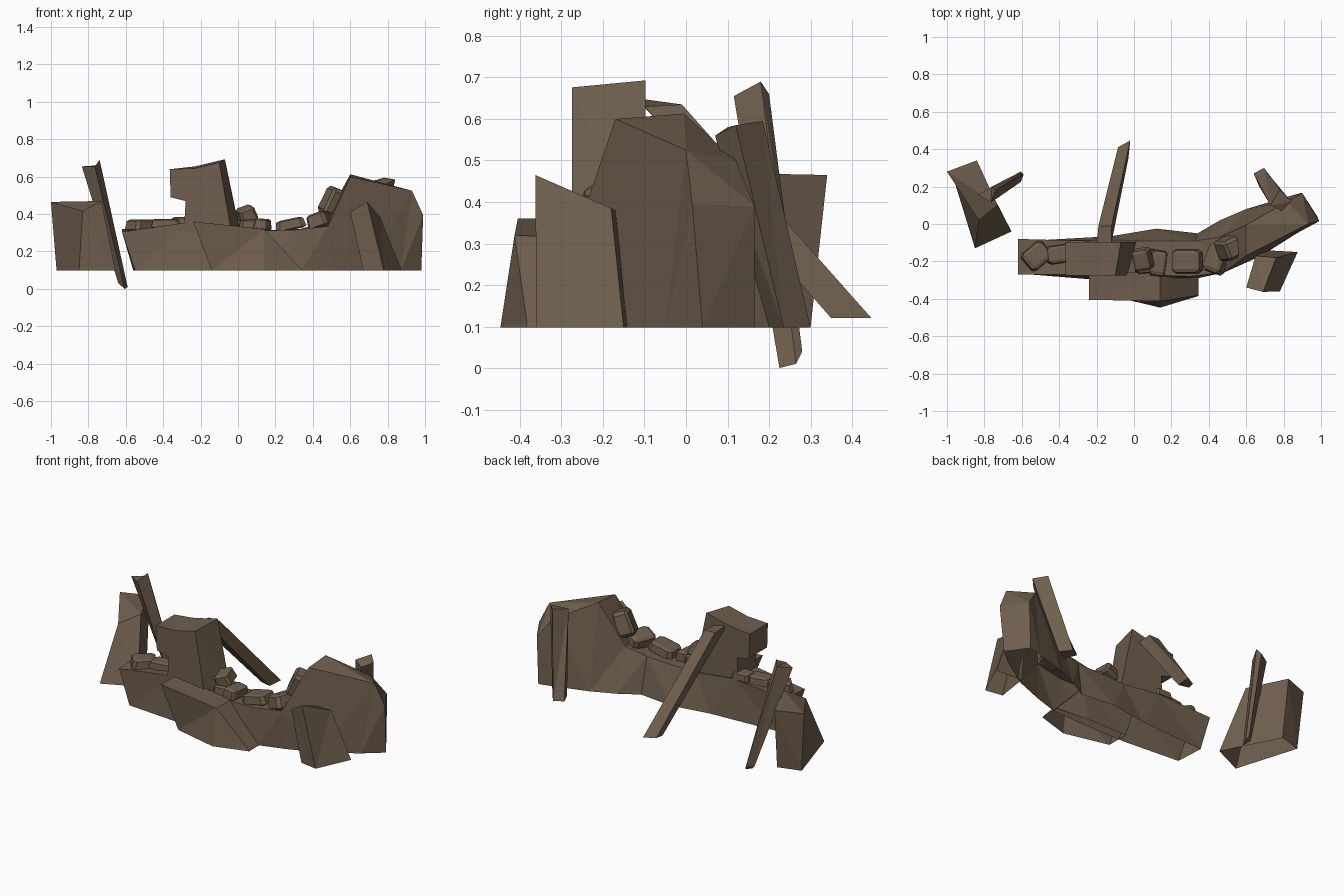
import bpy, bmesh, math
from mathutils import Matrix, Vector, Euler

stone = bpy.data.materials.new("weathered brown")
stone.diffuse_color = (0.16, 0.114, 0.075, 1)
B = 0.098  # ground level of the masonry


def finish(bm, name):
    me = bpy.data.meshes.new(name)
    bm.to_mesh(me)
    bm.free()
    me.materials.append(stone)
    ob = bpy.data.objects.new(name, me)
    bpy.context.collection.objects.link(ob)
    return ob


def loft(name, rings, hollow=False):
    """Solid skinned through rings of equal point count; hollow leaves the underside open."""
    bm = bmesh.new()
    vs = [[bm.verts.new(p) for p in r] for r in rings]
    n = len(rings[0])
    for a, b in zip(vs, vs[1:]):
        for i in range(n):
            j = (i + 1) % n
            bm.faces.new((a[i], a[j], b[j], b[i]))
    bm.faces.new(vs[0][::-1])
    bm.faces.new(vs[-1])
    bmesh.ops.recalc_face_normals(bm, faces=bm.faces)
    bmesh.ops.triangulate(bm, faces=bm.faces[:])
    if hollow:
        under = [f for f in bm.faces if all(v.co.z < B + .001 for v in f.verts)]
        bmesh.ops.delete(bm, geom=under, context='FACES')
    return finish(bm, name)


def brick(name, loc, size, rot):
    bm = bmesh.new()
    m = Matrix.LocRotScale(Vector(loc), Euler([math.radians(a) for a in rot]), Vector(size))
    bmesh.ops.create_cube(bm, size=1)
    for v in bm.verts:  # slightly tapered
        if v.co.z > 0:
            v.co.x *= .85
            v.co.y *= .9
    bmesh.ops.bevel(bm, geom=bm.edges[:], offset=0.13, segments=1, affect='EDGES')
    bmesh.ops.transform(bm, matrix=m, verts=bm.verts)
    return finish(bm, name)


# Curved ruined wall: top front, top back, bottom back, bottom front per station
loft("ruined_wall", [
    [(-.62, -.27, .305), (-.62, -.08, .32), (-.56, -.09, B), (-.55, -.27, B)],
    [(-.24, -.27, .36), (-.26, -.09, .34), (-.12, -.065, B), (-.18, -.30, B)],
    [(0, -.27, .31), (0, -.09, .31), (.12, -.025, B), (.1, -.30, B)],
    [(.30, -.28, .315), (.33, -.09, .32), (.34, -.05, B), (.34, -.29, B)],
    [(.48, -.26, .335), (.46, -.07, .355), (.46, .02, B), (.5, -.24, B)],
    [(.60, -.17, .60), (.60, -.005, .613), (.60, .08, B), (.68, -.17, B)],
    [(.93, 0, .525), (.82, .12, .50), (.80, .14, B), (.87, -.05, B)],
    [(.99, .015, .395), (.90, .165, .39), (.89, .165, B), (.98, .04, B)],
], hollow=True)

# Broken upright stump with an overhang; the back leans right and rises
front = [(-.365, .64), (-.23, .645), (-.10, .676), (-.035, .30), (-.29, .30), (-.28, .47), (-.36, .49)]
back = [(-.365, .64), (-.23, .655), (-.07, .693), (.012, .30), (-.29, .30), (-.28, .47), (-.36, .49)]
loft("wall_stump", [[(x, -.275, z) for x, z in front],
                    [(x, -.097, z) for x, z in back]])

# Wedge-ended buttress bulging out of the front
loft("front_buttress", [
    [(-.24, -.405, .36), (-.24, -.26, .36), (-.14, -.24, B), (-.14, -.38, B)],
    [(.14, -.413, .32), (.14, -.26, .313), (.14, -.24, B), (.14, -.447, B)],
    [(.335, -.383, .11), (.335, -.27, .11), (.345, -.26, B), (.345, -.385, B)],
], hollow=True)

# Leaning blocks
loft("right_block", [
    [(.60, -.34, .41), (.69, -.363, .465), (.76, -.18, .385), (.65, -.17, .38)],
    [(.67, -.34, B), (.78, -.36, B), (.875, -.15, B), (.70, -.14, B)],
], hollow=True)
loft("left_block", [
    [(-1, .28, .465), (-.84, .34, .465), (-.73, .10, .47), (-.83, .02, .415)],
    [(-.97, .26, B), (-.83, .30, B), (-.655, -.04, B), (-.85, -.13, B)],
], hollow=True)

# Propping beams
loft("left_beam", [
    [(-.835, .155, .655), (-.765, .115, .655), (-.74, .18, .69), (-.76, .20, .66)],
    [(-.64, .25, .03), (-.605, .225, 0), (-.59, .265, .01), (-.605, .28, .04)],
])
loft("middle_beam", [
    [(-.20, -.12, .65), (-.12, -.10, .63), (-.12, -.01, .635), (-.19, -.01, .635)],
    [(-.095, .365, .12), (-.03, .35, .12), (-.02, .447, .12), (-.085, .41, .12)],
])
loft("right_beam", [
    [(.73, .10, .58), (.79, .07, .56), (.84, .12, .585), (.78, .185, .595)],
    [(.64, .27, B), (.67, .20, B), (.745, .235, B), (.695, .30, B)],
])

# Loose rubble along the wall top
for i, (loc, size, rot) in enumerate([
    ((-.52, -.17, .34), (.15, .12, .06), (0, 0, 40)),
    ((-.39, -.16, .35), (.16, .10, .05), (0, 0, 8)),
    ((-.30, -.13, .36), (.12, .09, .05), (0, 0, 0)),
    ((.045, -.19, .40), (.10, .12, .075), (10, -20, 10)),
    ((.06, -.20, .34), (.12, .13, .06), (0, 0, 5)),
    ((.13, -.21, .345), (.09, .14, .06), (0, 5, -8)),
    ((.28, -.20, .345), (.17, .13, .06), (0, -12, 0)),
    ((.44, -.185, .365), (.12, .16, .085), (0, -20, -20)),
    ((.51, -.13, .465), (.11, .12, .15), (10, 20, 25)),
]):
    brick(f"rubble_{i + 1}", loc, size, rot)
